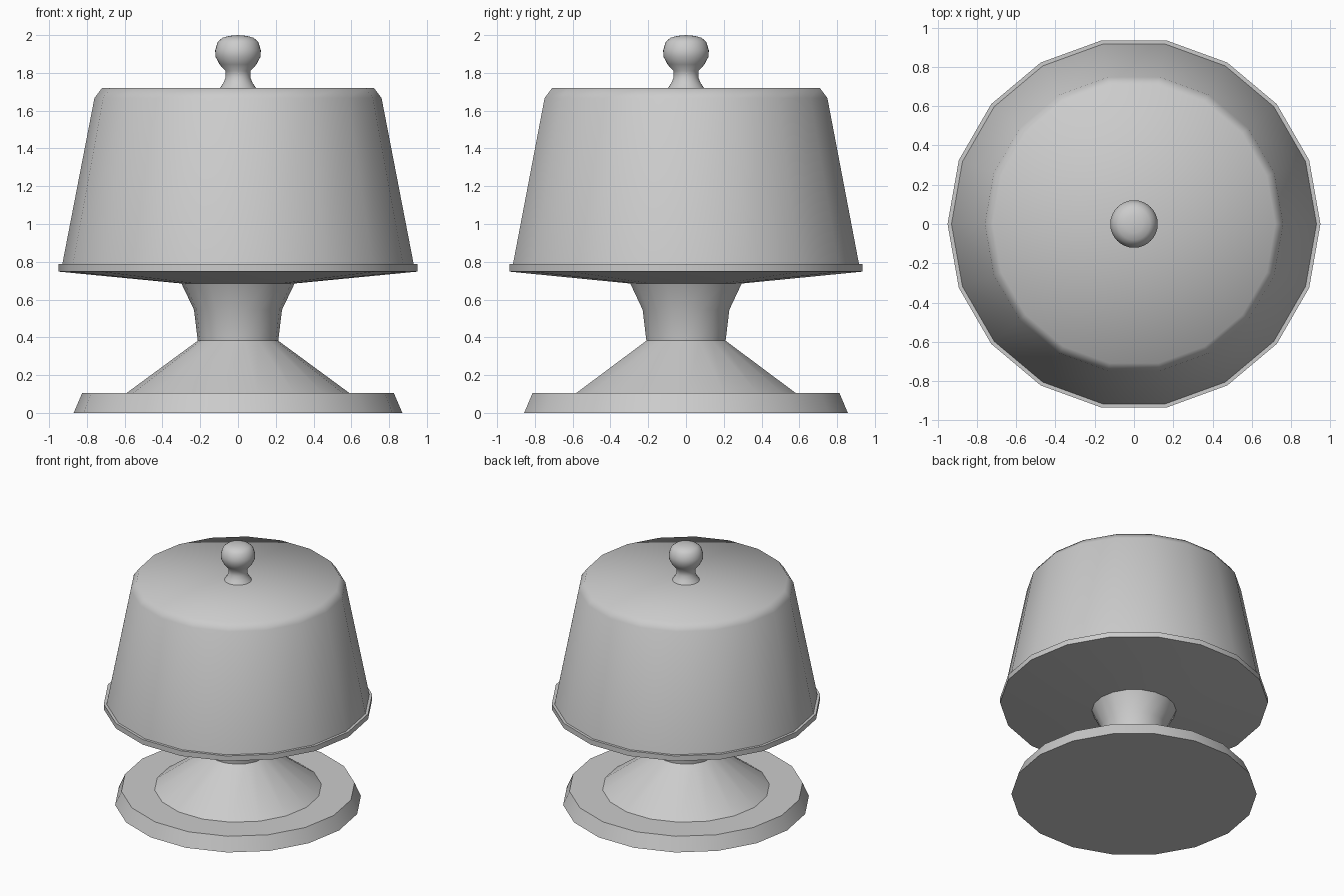
import bpy, bmesh, math

if "Cube" in bpy.data.objects:
    bpy.data.objects.remove(bpy.data.objects["Cube"])


def lathe(name, profile, sides, angle=60):
    """Revolve (radius, z) points around z; radius 0 makes a pole."""
    bm = bmesh.new()
    rings = []
    for r, z in profile:
        if r == 0:
            rings.append([bm.verts.new((0, 0, z))] * sides)
        else:
            rings.append([bm.verts.new((r * math.cos(2 * math.pi * i / sides),
                                        r * math.sin(2 * math.pi * i / sides), z))
                          for i in range(sides)])
    for a, b in zip(rings, rings[1:]):
        for i in range(sides):
            j = (i + 1) % sides
            loop = list(dict.fromkeys((a[i], a[j], b[j], b[i])))
            bm.faces.new(loop)
    bmesh.ops.dissolve_limit(bm, angle_limit=0.001, verts=bm.verts, edges=bm.edges)
    mesh = bpy.data.meshes.new(name)
    bm.to_mesh(mesh)
    bm.free()
    ob = bpy.data.objects.new(name, mesh)
    bpy.context.collection.objects.link(ob)
    bpy.ops.object.select_all(action='DESELECT')
    ob.select_set(True)
    bpy.context.view_layer.objects.active = ob
    bpy.ops.object.shade_smooth_by_angle(angle=math.radians(angle))
    return ob


SIDES = 18

# Foot disc
lathe("base", [(0, 0), (0.87, 0), (0.825, 0.105), (0, 0.105)], SIDES)

# Flared pedestal
lathe("stem", [(0.59, 0.105), (0.213, 0.382), (0.233, 0.546), (0.30, 0.686)], SIDES)

# Serving plate with a shallow conical underside
lathe("plate", [(0, 0.685), (0.30, 0.685), (0.95, 0.748), (0.95, 0.788), (0, 0.788)], SIDES)

# Domed cover with a chamfered top edge
lathe("lid", [(0.93, 0.788), (0.76, 1.667), (0.72, 1.72), (0, 1.72)], SIDES)

# Turned handle on the cover
lathe("knob", [(0.097, 1.718), (0.078, 1.745), (0.066, 1.775), (0.066, 1.81),
               (0.098, 1.845), (0.119, 1.885), (0.121, 1.92), (0.107, 1.965),
               (0.082, 1.986), (0.045, 1.996), (0, 2.0)], 32)
